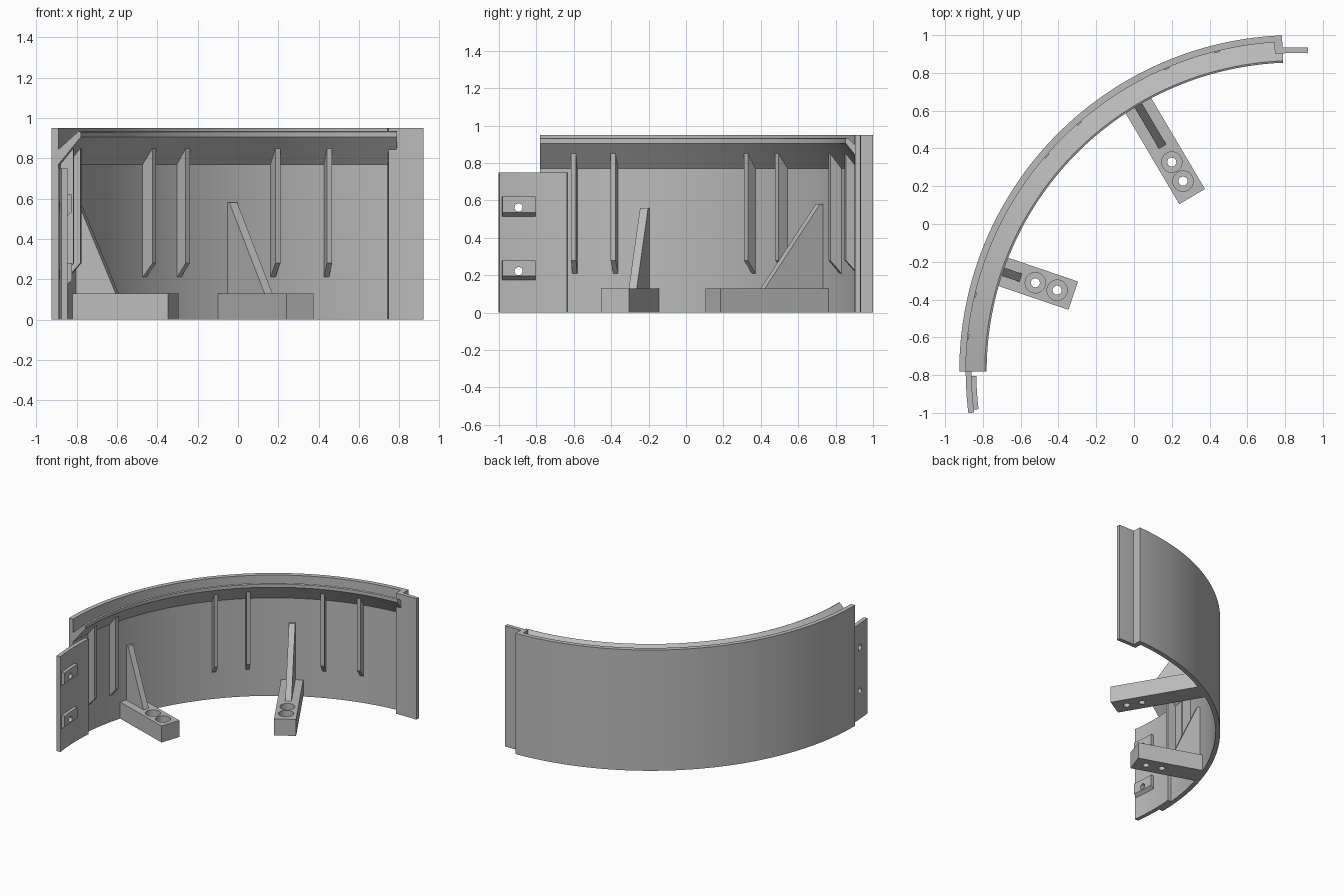
import bpy, bmesh
from math import cos, sin, radians, asin, degrees
from mathutils import Matrix, Vector

cube = bpy.data.objects.get("Cube")
if cube:
    bpy.data.objects.remove(cube, do_unlink=True)

CENTRE = Vector((0.855, -0.78, 0))     # axis of the curved wall
R_OUT, R_IN, R_LIP = 1.78, 1.745, 1.635

grey = bpy.data.materials.new("plain_grey")
grey.use_nodes = True
colour = (0.5, 0.5, 0.5, 1)
grey.diffuse_color = colour
grey.node_tree.nodes["Principled BSDF"].inputs["Base Color"].default_value = colour


def finish(name, bm):
    bmesh.ops.recalc_face_normals(bm, faces=bm.faces)
    mesh = bpy.data.meshes.new(name)
    bm.to_mesh(mesh)
    bm.free()
    mesh.materials.append(grey)
    ob = bpy.data.objects.new(name, mesh)
    bpy.context.collection.objects.link(ob)
    return ob


def select(ob):
    bpy.ops.object.select_all(action="DESELECT")
    ob.select_set(True)
    bpy.context.view_layer.objects.active = ob


def smooth(ob):
    select(ob)
    bpy.ops.object.shade_smooth_by_angle(angle=radians(25))


def sweep(name, profile, start, end, steps):
    """Sweep a (radius, height) profile around the wall axis, in degrees."""
    bm = bmesh.new()
    rings = []
    for i in range(steps + 1):
        a = radians(start + (end - start) * i / steps)
        rings.append([bm.verts.new(CENTRE + Vector((r * cos(a), r * sin(a), z)))
                      for r, z in profile])
    n = len(profile)
    for a, b in zip(rings, rings[1:]):
        for k in range(n):
            bm.faces.new((a[k], a[(k + 1) % n], b[(k + 1) % n], b[k]))
    bm.faces.new(rings[0])
    bm.faces.new(rings[-1])
    ob = finish(name, bm)
    smooth(ob)
    return ob


def ring_box(name, r0, r1, z0, z1, start, end, steps):
    return sweep(name, [(r0, z0), (r1, z0), (r1, z1), (r0, z1)], start, end, steps)


def radial_plate(name, profile, angle, thickness):
    """Extrude a (radius, height) profile sideways at one angle of the wall."""
    bm = bmesh.new()
    verts = [bm.verts.new((r, -thickness / 2, z)) for r, z in profile]
    face = bm.faces.new(verts)
    out = bmesh.ops.extrude_face_region(bm, geom=[face])
    moved = [g for g in out["geom"] if isinstance(g, bmesh.types.BMVert)]
    bmesh.ops.translate(bm, verts=moved, vec=(0, thickness, 0))
    turn = Matrix.Translation(CENTRE) @ Matrix.Rotation(radians(angle), 4, "Z")
    bmesh.ops.transform(bm, matrix=turn, verts=bm.verts)
    return finish(name, bm)


def drill(ob, centre, radius, depth, axis="Z"):
    """Cut a round hole and discard the cutter."""
    bm = bmesh.new()
    bmesh.ops.create_cone(bm, cap_ends=True, segments=32, radius1=radius,
                          radius2=radius, depth=depth)
    turn = Matrix.Rotation(radians(90), 4, "Y") if axis == "X" else Matrix()
    bmesh.ops.transform(bm, matrix=Matrix.Translation(centre) @ turn, verts=bm.verts)
    cutter = finish("hole_cutter", bm)
    cutter.hide_render = True
    mod = ob.modifiers.new("hole", "BOOLEAN")
    mod.operation, mod.solver, mod.object = "DIFFERENCE", "EXACT", cutter
    select(ob)
    bpy.ops.object.modifier_apply(modifier=mod.name)
    bpy.data.objects.remove(cutter, do_unlink=True)


# Curved wall with its sloping inner lip
sweep("curved_wall",
      [(R_OUT, 0), (R_OUT, 0.95), (R_IN, 0.95), (R_IN, 0.845), (1.645, 0.935),
       (R_LIP, 0.93), (R_LIP, 0.905), (R_IN, 0.77), (R_IN, 0)], 92.3, 180, 72)

# Full-height joining tongue on the left end
sweep_z = 0.95
ring_box("tongue_root", 1.685, R_IN + 0.005, 0, sweep_z, 92.3, 93.7, 2)
ring_box("joining_tongue", 1.685, 1.715, 0, sweep_z, 87.8, 92.3, 4)

# Bolting plate on the right end, with two drilled pads
plate = ring_box("bolting_plate", 1.715, R_IN + 0.001, 0, 0.75, 175.2, 187.3, 10)
for z in (0.17, 0.51):
    pad = sweep("bolt_pad", [(1.72, z), (1.69, z + 0.025),
                             (1.69, z + 0.11), (1.72, z + 0.11)], 180.8, 186.8, 4)
    for part in (plate, pad):
        drill(part, Vector((-0.86, -0.895, z + 0.052)), 0.022, 0.3, "X")

# Upright ribs, in pairs, under the lip
for angle in (103.8, 113, 131.1, 139.1, 166.6, 173.9):
    radial_plate("wall_rib", [(R_IN + 0.01, 0.21), (R_IN, 0.21), (1.68, 0.28),
                              (1.68, 0.85), (R_IN + 0.01, 0.85)], angle, 0.027)

# Two feet with counterbored holes and a triangular brace each:
# angle, inner end, brace tip, brace top, hole radii
feet = [(120.6, 1.075, 1.383, 0.58, (1.17, 1.287)),
        (161.2, 1.243, 1.537, 0.56, (1.333, 1.455))]
for angle, inner, tip, top, holes in feet:
    foot = radial_plate("foot_block", [(inner, 0), (R_IN + 0.005, 0),
                                       (R_IN + 0.005, 0.13), (inner, 0.13)], angle, 0.158)
    a = radians(angle)
    for r in holes:
        spot = CENTRE + Vector((r * cos(a), r * sin(a), 0))
        drill(foot, spot + Vector((0, 0, 0.11)), 0.054, 0.14)
        drill(foot, spot, 0.024, 0.4)
    smooth(foot)
    radial_plate("foot_brace", [(tip, 0.12), (R_IN + 0.01, 0.12), (R_IN + 0.01, top),
                                (R_IN - 0.02, top), (tip, 0.13)], angle, 0.045)
